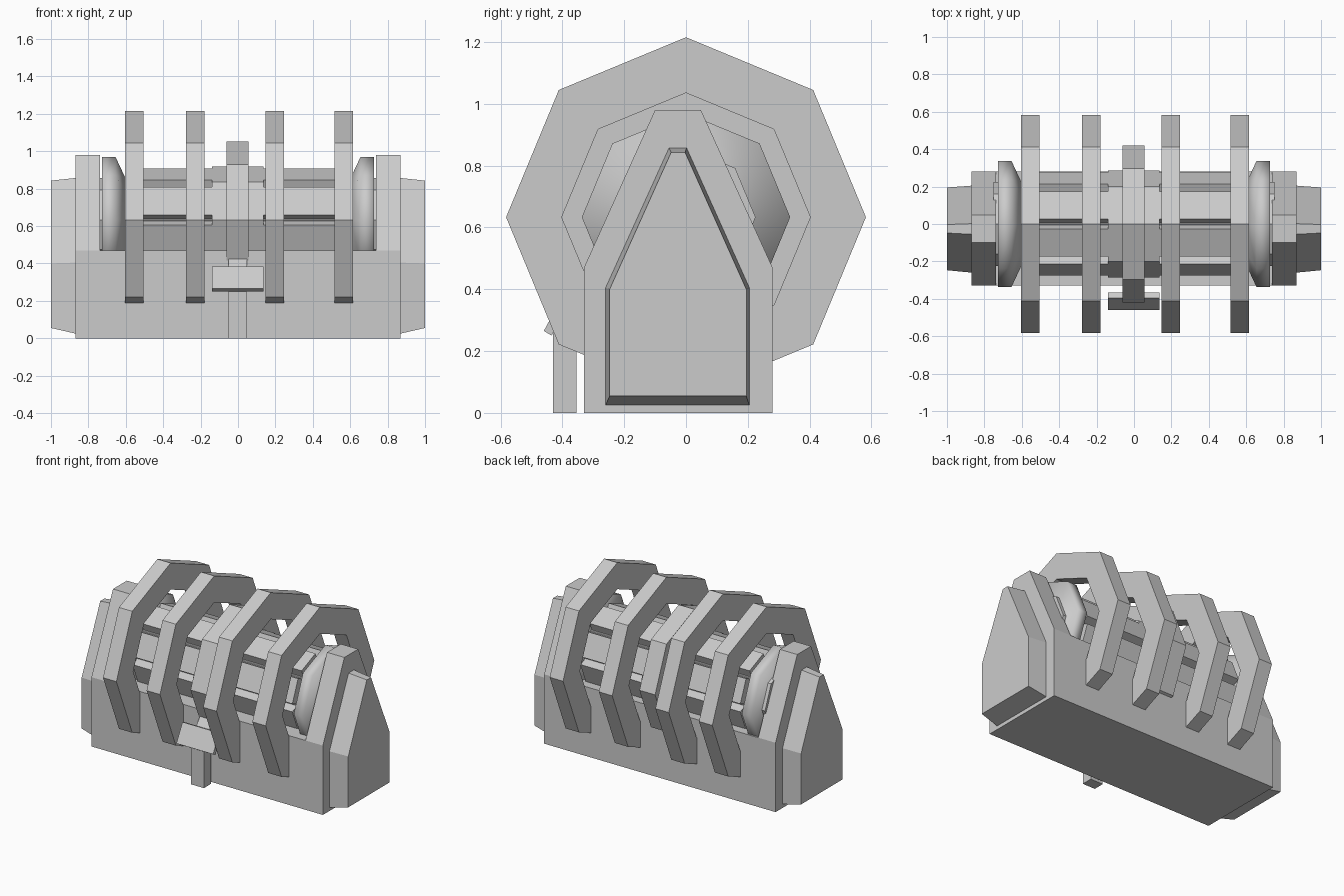
import bpy, bmesh
from math import cos, sin, pi, radians

if "Cube" in bpy.data.objects:
    bpy.data.objects.remove(bpy.data.objects["Cube"])

CZ = 0.633  # height of the rotor axis


def make(name, loops, closed=False, smooth=False):
    """Skin matching point loops in order; cap the ends unless closed."""
    bm = bmesh.new()
    rows = [[bm.verts.new(p) for p in loop] for loop in loops]
    n = len(rows[0])
    pairs = list(zip(rows, rows[1:] + rows[:1] if closed else rows[1:]))
    for a, b in pairs:
        for i in range(n):
            j = (i + 1) % n
            bm.faces.new((a[i], a[j], b[j], b[i]))
    if not closed:
        bm.faces.new(rows[0])
        bm.faces.new(rows[-1])
    bmesh.ops.recalc_face_normals(bm, faces=bm.faces[:])
    me = bpy.data.meshes.new(name)
    bm.to_mesh(me)
    bm.free()
    ob = bpy.data.objects.new(name, me)
    bpy.context.collection.objects.link(ob)
    if smooth:
        me.shade_smooth()
    return ob


def at_x(x, profile):
    return [(x, y, z) for y, z in profile]


def extrude(name, x0, x1, profile):
    return make(name, [at_x(x0, profile), at_x(x1, profile)])


def octagon(r):
    return [(r * cos(k * pi / 4), CZ + r * sin(k * pi / 4)) for k in range(8)]


def box(y0, y1, z0, z1):
    return [(y0, z0), (y1, z0), (y1, z1), (y0, z1)]


# Base block
extrude("base", -0.86, 0.86, box(-0.33, 0.28, 0, 0.47))

pedestal = [(-0.33, 0), (0.28, 0), (0.28, 0.47), (0.048, 0.98), (-0.10, 0.98), (-0.33, 0.47)]
cap_in = [(-0.26, 0.025), (0.205, 0.025), (0.205, 0.405), (0.002, 0.857), (-0.055, 0.857), (-0.26, 0.405)]
cap_out = [(-0.247, 0.055), (0.195, 0.055), (0.195, 0.40), (-0.003, 0.843), (-0.048, 0.843), (-0.247, 0.40)]

# End supports, bevelled end caps and tapered collars
for s, side in ((-1, "left"), (1, "right")):
    extrude(side + "_pedestal", s * 0.738, s * 0.868, pedestal)
    make(side + "_end_cap", [at_x(s * 0.86, cap_in), at_x(s * 0.868, cap_in), at_x(s, cap_out)])
    make(side + "_collar", [at_x(s * x, octagon(r)) for x, r in
                            ((0.605, 0.23), (0.655, 0.337), (0.727, 0.337))], smooth=True)

# Rotor core with eight bars around it
extrude("rotor_core", -0.75, 0.75, octagon(0.225))
for k in range(8):
    a = radians(22.5 + 45 * k)
    bar = [(r * cos(a) - t * sin(a), CZ + r * sin(a) + t * cos(a))
           for r, t in ((0.18, -0.08), (0.264, -0.08), (0.264, 0.08), (0.18, 0.08))]
    extrude("rotor_bar", -0.6, 0.6, bar)

# Central hub and disc
extrude("hub", -0.14, 0.135, octagon(0.285))
extrude("hub_disc", -0.062, 0.055, octagon(0.42))

# Four octagonal hoops sunk into the base
for x in (-0.555, -0.228, 0.196, 0.565):
    a, b = x - 0.05, x + 0.05
    make("hoop", [at_x(a, octagon(0.582)), at_x(b, octagon(0.582)),
                  at_x(b, octagon(0.402)), at_x(a, octagon(0.402))], closed=True)

# Front pedal on its post
extrude("pedal", -0.14, 0.135, [(-0.46, 0.265), (-0.435, 0.25), (-0.365, 0.372), (-0.395, 0.385)])
extrude("pedal_post", -0.05, 0.045, [(-0.43, 0), (-0.355, 0), (-0.355, 0.36), (-0.385, 0.36), (-0.43, 0.29)])
extrude("pedal_neck", -0.052, 0.047, [(-0.385, 0.36), (-0.35, 0.34), (-0.29, 0.42), (-0.32, 0.44)])
